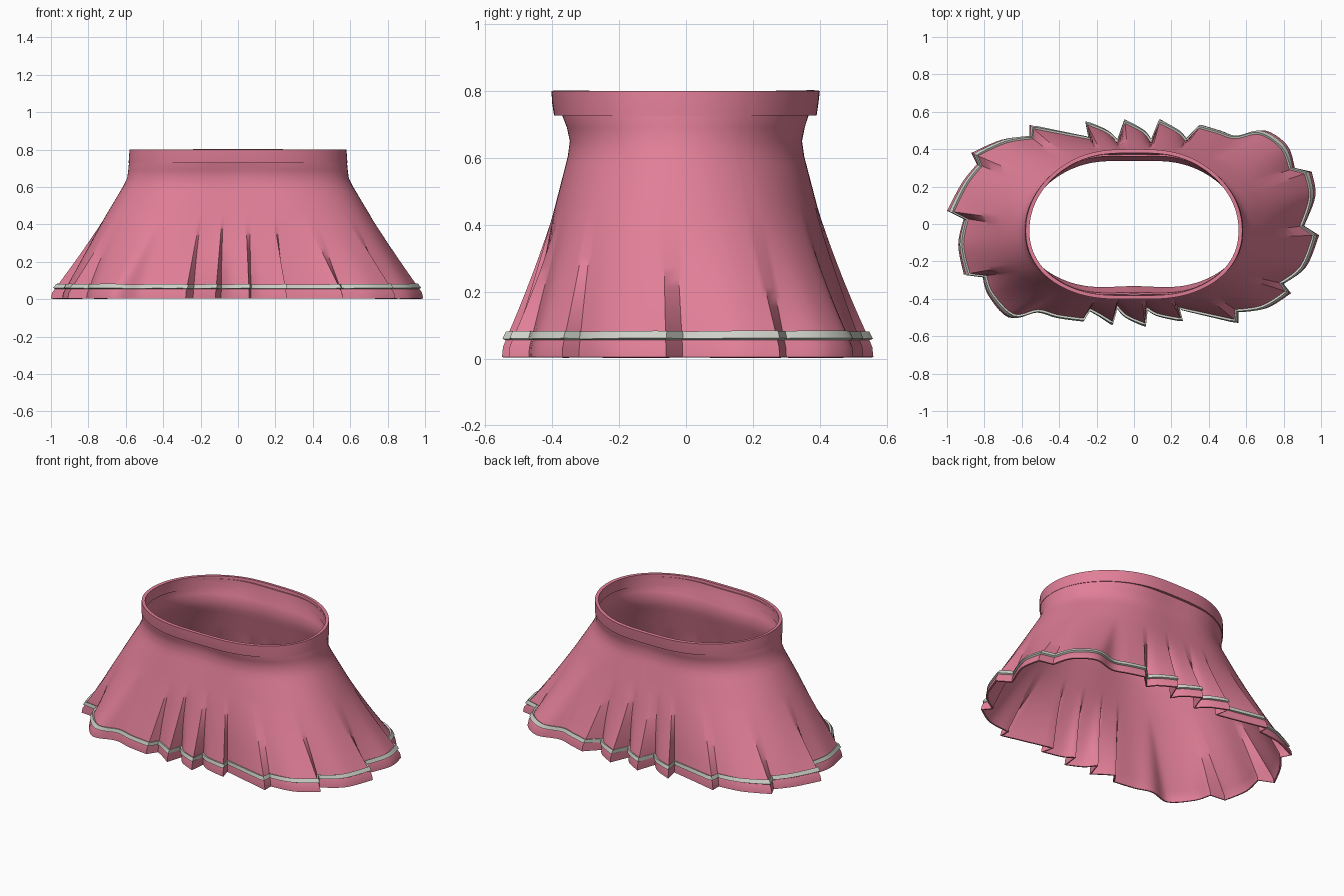
import bpy
import math
from mathutils import Vector

if "Cube" in bpy.data.objects:
    bpy.data.objects.remove(bpy.data.objects["Cube"])


def material(name, color):
    mat = bpy.data.materials.new(name)
    mat.use_nodes = True
    mat.diffuse_color = color
    mat.node_tree.nodes["Principled BSDF"].inputs["Base Color"].default_value = color
    return mat


pink = material("pink cloth", (0.75, 0.21, 0.31, 1))
pale = material("pale ribbon", (0.62, 0.64, 0.58, 1))

# Hem panels, counter-clockwise, in hundredths: from inner fold to outer fold
PANELS = [
    [(91, -1), (97, 15), (95, 28)],
    [(86, 30), (82, 42), (70, 50), (56, 47), (46, 50), (36, 53)],
    [(28, 45), (24, 50), (14, 56)],
    [(9, 44), (5, 50), (-5, 56)],
    [(-9, 44), (-15, 50), (-26, 55)],
    [(-24, 46), (-38, 49), (-56, 53)],
    [(-56, 47), (-71, 45), (-87, 38)],
    [(-84, 32), (-92, 22), (-100, 7)],
    [(-91, 3), (-94, -11), (-91, -27)],
    [(-81, -28), (-78, -38), (-67, -50), (-53, -47), (-42, -50), (-28, -52)],
    [(-24, -46), (-19, -49), (-12, -54)],
    [(-9, -44), (-4, -50), (6, -55)],
    [(7, -45), (13, -49), (26, -52)],
    [(24, -45), (40, -49), (56, -53)],
    [(56, -47), (71, -45), (84, -37)],
    [(80, -32), (92, -23), (99, -6)],
]
STEPS = 5
WAIST_Z = 0.63


def hem_outline():
    # Smooth curve through each panel, with a sharp fold between panels
    points = []
    for panel in PANELS:
        pts = [Vector(p) / 100 for p in panel]
        pts = [pts[0]] + pts + [pts[-1]]
        for a, b, c, d in zip(pts, pts[1:], pts[2:], pts[3:]):
            for i in range(STEPS):
                t = i / STEPS
                points.append(b + (c - a) * t / 2
                              + (a * 2 - b * 5 + c * 4 - d) * t * t / 2
                              + (b * 3 - a - c * 3 + d) * t ** 3 / 2)
        points.append(pts[-1])
    return points


HEM = hem_outline()
ANGLES = [math.atan2(p.y / 0.52, p.x / 0.96) for p in HEM]


def oval(t, a, b, n):
    c, s = math.cos(t), math.sin(t)
    k = (abs(c) ** n + abs(s) ** n) ** (-1 / n)
    return Vector((a * c * k, b * s * k))


def dented(t, a, b, front, back):
    # Oval, widest a little forward, with a shallow dent at the front and back
    p = oval(t, a, b, 2.1)
    amount = front if p.y < 0 else back
    forward = 0.035 * (1 - (p.y / b) ** 2)
    p.y *= 1 - amount * math.exp(-(p.x / 0.22) ** 2)
    p.y -= forward
    return p


def flare_ring(z):
    # Blend the waist oval into the pleated hem; pleats fade out upwards
    f = min(1, (WAIST_Z - z) / 0.605)
    pleat = min(1, max(0, (0.44 - z) / 0.39) ** 0.85)
    ring = []
    for p, t in zip(HEM, ANGLES):
        waist = dented(t, 0.598, 0.374, 0.085, 0.075)
        hem = oval(t, 0.96, 0.505, 2.9).lerp(p, pleat)
        ring.append((*waist.lerp(hem, f), z))
    return ring


def oval_ring(z, a, b, front, back):
    return [(*dented(t, a, b, front, back), z) for t in ANGLES]


def loft(name, rings, mat, thickness, offset):
    n = len(rings[0])
    verts = [v for ring in rings for v in ring]
    faces = [(r * n + i, r * n + (i + 1) % n, (r + 1) * n + (i + 1) % n, (r + 1) * n + i)
             for r in range(len(rings) - 1) for i in range(n)]
    mesh = bpy.data.meshes.new(name)
    mesh.from_pydata(verts, [], faces)
    mesh.materials.append(mat)
    obj = bpy.data.objects.new(name, mesh)
    bpy.context.collection.objects.link(obj)
    solid = obj.modifiers.new("cloth thickness", "SOLIDIFY")
    solid.thickness = thickness
    solid.offset = offset
    bpy.ops.object.select_all(action="DESELECT")
    obj.select_set(True)
    bpy.context.view_layer.objects.active = obj
    bpy.ops.object.modifier_apply(modifier=solid.name)
    bpy.ops.object.shade_smooth_by_angle(angle=math.radians(35))


# Pleated skirt body with a pinched waist
rings = [flare_ring(0.004 + 0.03 * i) for i in range(21)]
rings += [oval_ring(0.65, 0.592, 0.376, 0.09, 0.08),
          oval_ring(0.69, 0.587, 0.388, 0.1, 0.09),
          oval_ring(0.73, 0.583, 0.405, 0.1, 0.1),
          oval_ring(0.785, 0.572, 0.408, 0.08, 0.09)]
loft("skirt", rings, pink, 0.01, -1)

# Waistband overhanging at the front and back
loft("waistband", [oval_ring(0.727, 0.585, 0.411, 0.04, 0.05),
                   oval_ring(0.765, 0.583, 0.417, 0.04, 0.05),
                   oval_ring(0.8, 0.579, 0.421, 0.045, 0.05)], pink, 0.02, -1)

# Ribbon running around the pleats just above the hem
loft("hem_ribbon", [flare_ring(0.055), flare_ring(0.077)], pale, 0.011, 1)
